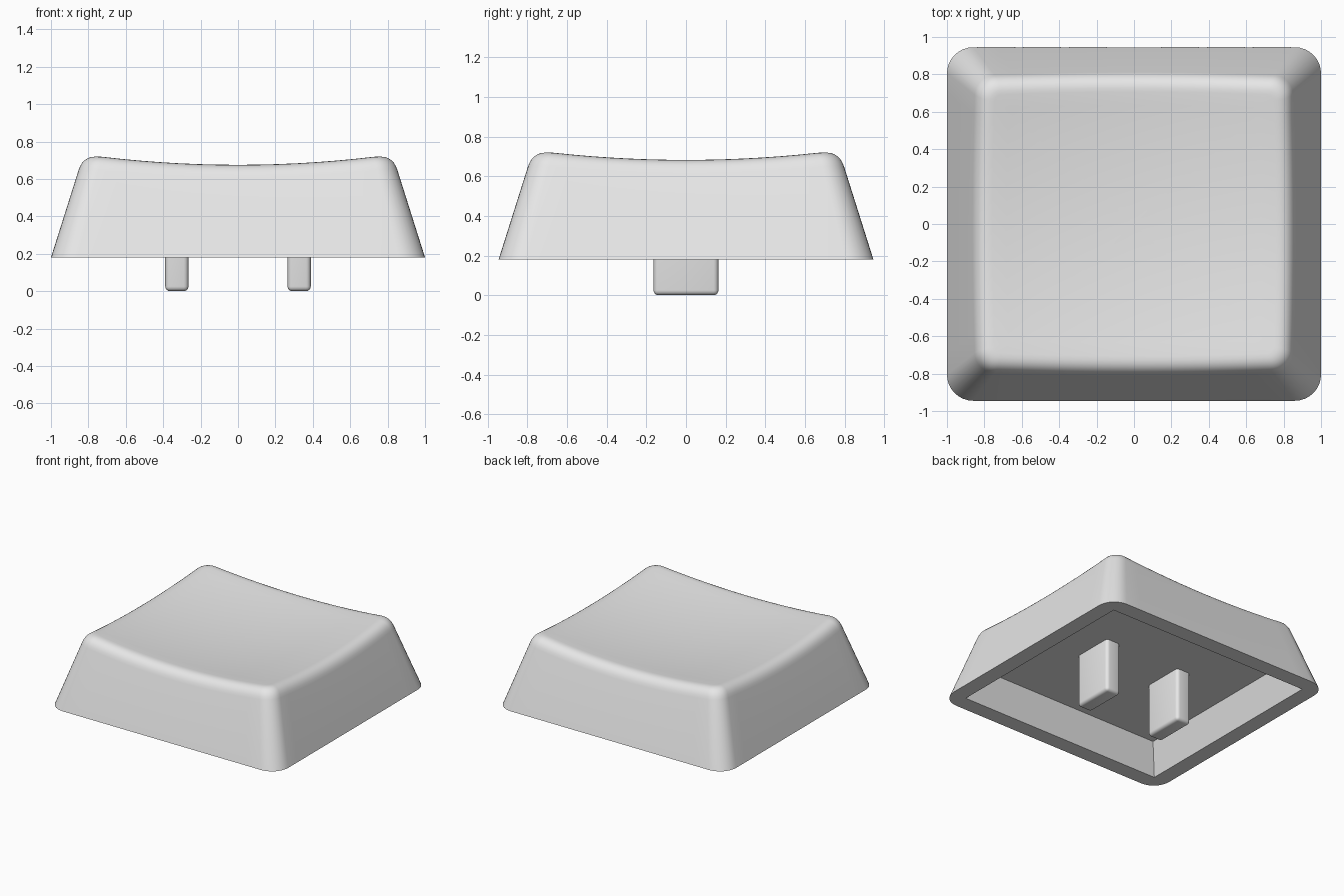
import bpy, bmesh, math
from mathutils import Vector

if "Cube" in bpy.data.objects:
    bpy.data.objects.remove(bpy.data.objects["Cube"])

BASE_Z = 0.18            # lower rim of the cap
HX, HY = 1.0, 0.945      # half size at the rim
TAPER = 0.316            # inward lean of the walls per unit height
FILLET = 0.08            # size of the soft top edge

plastic = bpy.data.materials.new("grey plastic")
plastic.diffuse_color = (0.8, 0.8, 0.8, 1)
plastic.use_nodes = True
plastic.node_tree.nodes["Principled BSDF"].inputs["Base Color"].default_value = plastic.diffuse_color


def outline(inset, radius, arc=8, side=14):
    """Rounded rectangle, always with the same number of points."""
    hx, hy = HX - inset, HY - inset
    pts = []
    corners = [(1, 1), (-1, 1), (-1, -1), (1, -1)]
    arcs = []
    for q, (sx, sy) in enumerate(corners):
        cx, cy = sx * (hx - radius), sy * (hy - radius)
        angles = [math.pi / 2 * (q + i / arc) for i in range(arc + 1)]
        arcs.append([Vector((cx + radius * math.cos(a), cy + radius * math.sin(a)))
                     for a in angles])
    for q in range(4):
        pts += arcs[q]
        a, b = arcs[q][-1], arcs[(q + 1) % 4][0]
        pts += [a.lerp(b, i / side) for i in range(1, side)]
    return pts


def dish(p):
    """Height of the scooped top."""
    return 0.632 + 0.085 * (p.x ** 2 + p.y ** 2)


def wall(z):
    """Wall outline at a given height."""
    h = z - BASE_Z
    return outline(TAPER * h, 0.14 - 0.07 * h)


def finish(bm, name):
    bmesh.ops.recalc_face_normals(bm, faces=bm.faces)
    mesh = bpy.data.meshes.new(name)
    bm.to_mesh(mesh)
    bm.free()
    mesh.materials.append(plastic)
    ob = bpy.data.objects.new(name, mesh)
    bpy.context.collection.objects.link(ob)
    bpy.ops.object.select_all(action='DESELECT')
    ob.select_set(True)
    bpy.context.view_layer.objects.active = ob
    bpy.ops.object.shade_smooth_by_angle(angle=math.radians(30))
    return ob


# Cap shell: rings run from the cavity ceiling, round the rim, up and over the top
bottom = wall(BASE_Z)
count = len(bottom)
ix, iy = 0.877, 0.82     # cavity opening
cx, cy, cz = 0.803, 0.746, 0.415     # cavity ceiling
opening = [Vector((max(-ix, min(ix, p.x)), max(-iy, min(iy, p.y)), BASE_Z)) for p in bottom]
ceiling = [Vector((p.x * cx / ix, p.y * cy / iy, cz)) for p in opening]
rings = [ceiling, opening, [p.to_3d() + Vector((0, 0, BASE_Z)) for p in bottom]]

# Sharp meeting line of wall and dish, then a curve that rounds it off
low, crest, inner = [], [], []
for i in range(count):
    z = 0.7
    for _ in range(6):
        z = dish(wall(z)[i])
    s = wall(z)[i]
    crest.append(Vector((s.x, s.y, z)))
    a = wall(z - FILLET)[i]
    low.append(Vector((a.x, a.y, z - FILLET)))
    h = z - BASE_Z
    b = outline(TAPER * h + FILLET, 0.035)[i]
    inner.append(Vector((b.x, b.y, dish(b))))
STEPS = 7
for k in range(STEPS + 1):
    t = k / STEPS
    rings.append([a * (1 - t) ** 2 + s * 2 * t * (1 - t) + b * t * t
                  for a, s, b in zip(low, crest, inner)])
for k in range(9, 0, -1):
    ring = [Vector((p.x * k / 10, p.y * k / 10, 0)) for p in inner]
    for p in ring:
        p.z = dish(p)
    rings.append(ring)

bm = bmesh.new()
loops = [[bm.verts.new(p) for p in ring] for ring in rings]
for r0, r1 in zip(loops, loops[1:]):
    for i in range(count):
        j = (i + 1) % count
        bm.faces.new((r0[i], r0[j], r1[j], r1[i]))
centre = bm.verts.new((0, 0, dish(Vector((0, 0)))))
for i in range(count):
    bm.faces.new((loops[-1][i], loops[-1][(i + 1) % count], centre))
bm.faces.new(loops[0])
bmesh.ops.remove_doubles(bm, verts=bm.verts, dist=0.0005)
finish(bm, "cap_shell")

# Two rounded mounting prongs below the ceiling
for side, label in ((-1, "left"), (1, "right")):
    bm = bmesh.new()
    bmesh.ops.create_cube(bm, size=1)
    for v in bm.verts:
        v.co = (side * 0.327 + v.co.x * 0.124, v.co.y * 0.328, (v.co.z + 0.5) * 0.44)
    edges = [e for e in bm.edges if min(v.co.z for v in e.verts) < 0.1]
    bmesh.ops.bevel(bm, geom=edges, offset=0.025, segments=4, profile=0.5, affect='EDGES')
    finish(bm, label + "_prong")
